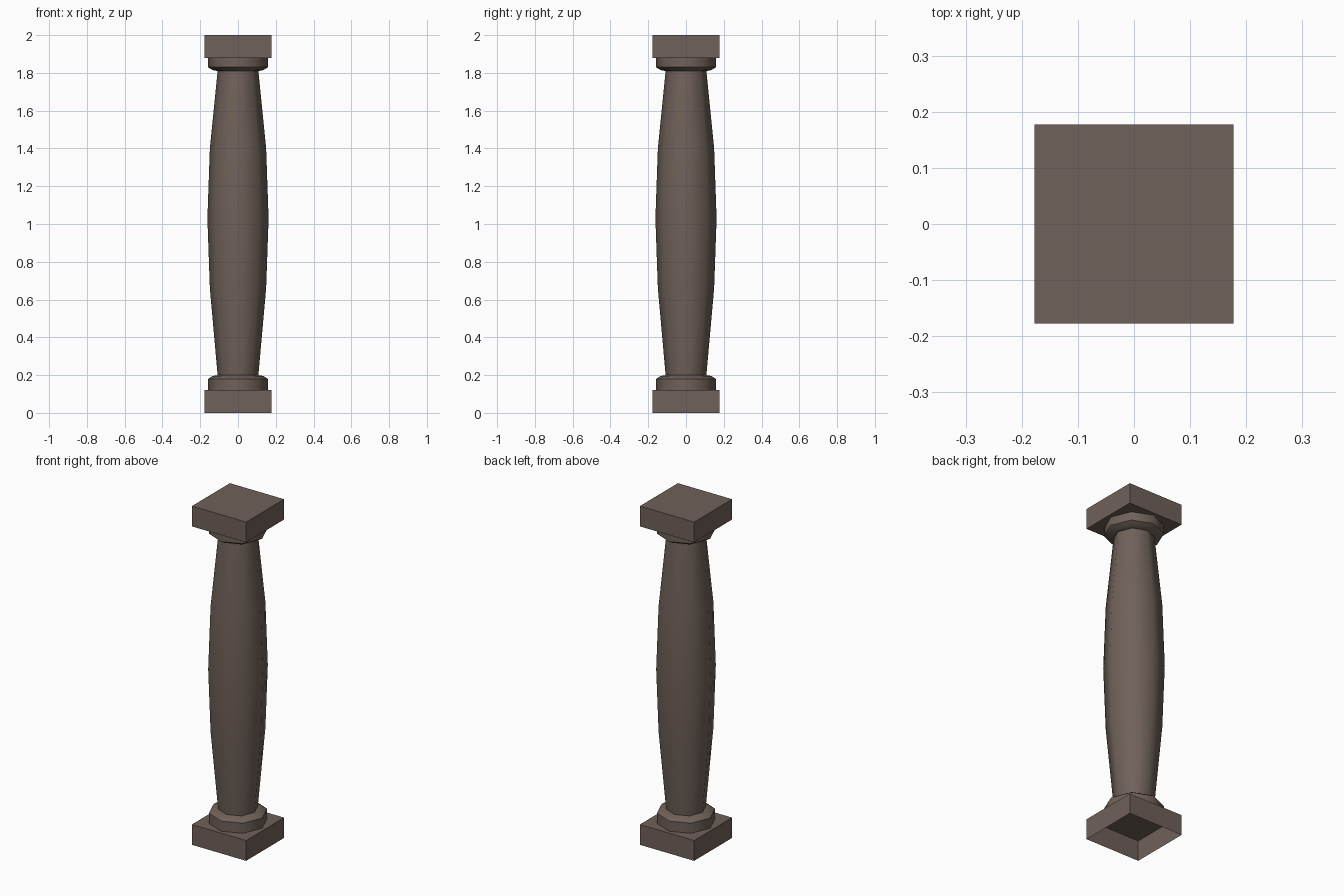
import bpy, bmesh, math

if "Cube" in bpy.data.objects:
    bpy.data.objects.remove(bpy.data.objects["Cube"])

stone = bpy.data.materials.new("brown stone")
stone.diffuse_color = (0.16, 0.12, 0.10, 1)
stone.use_nodes = True
stone.node_tree.nodes["Principled BSDF"].inputs["Base Color"].default_value = stone.diffuse_color


def finish(name, bm):
    bmesh.ops.recalc_face_normals(bm, faces=bm.faces)
    me = bpy.data.meshes.new(name)
    bm.to_mesh(me)
    bm.free()
    me.materials.append(stone)
    ob = bpy.data.objects.new(name, me)
    bpy.context.collection.objects.link(ob)
    return ob


def slab(name, z0, z1, half, open_bottom=False):
    bm = bmesh.new()
    bmesh.ops.create_cube(bm, size=1)
    for v in bm.verts:
        v.co = (v.co.x * 2 * half, v.co.y * 2 * half, z1 if v.co.z > 0 else z0)
    finish_faces = [f for f in bm.faces if all(v.co.z == min(z0, z1) or abs(v.co.z - z0) < 1e-6 for v in f.verts)]
    if open_bottom:
        bmesh.ops.delete(bm, geom=finish_faces, context='FACES_ONLY')
    return finish(name, bm)


def lathe(name, profile, sides=8):
    """Open turned surface from (radius, height) points, corners on the axes."""
    bm = bmesh.new()
    rings = [[bm.verts.new((r * math.cos(i * math.tau / sides),
                            r * math.sin(i * math.tau / sides), z))
              for i in range(sides)] for r, z in profile]
    for a, b in zip(rings, rings[1:]):
        for i in range(sides):
            j = (i + 1) % sides
            bm.faces.new((a[i], a[j], b[j], b[i]))
    ob = finish(name, bm)
    bpy.ops.object.select_all(action='DESELECT')
    ob.select_set(True)
    bpy.context.view_layer.objects.active = ob
    bpy.ops.object.shade_smooth_by_angle(angle=math.radians(50))
    return ob


# Square blocks at foot and head; the foot is hollow underneath
slab("plinth", 0.0, 0.12, 0.177, open_bottom=True)
slab("abacus", 1.88, 2.0, 0.177)

# Octagonal collars
lathe("base_collar", [(0.158, 0.12), (0.158, 0.18), (0.135, 0.195), (0.108, 0.2)])
lathe("capital_collar", [(0.108, 1.81), (0.135, 1.815), (0.158, 1.83), (0.158, 1.88)])

# Swelling shaft
lathe("shaft", [(0.108, 0.2), (0.149, 0.66), (0.162, 1.03), (0.149, 1.40), (0.108, 1.81)])
